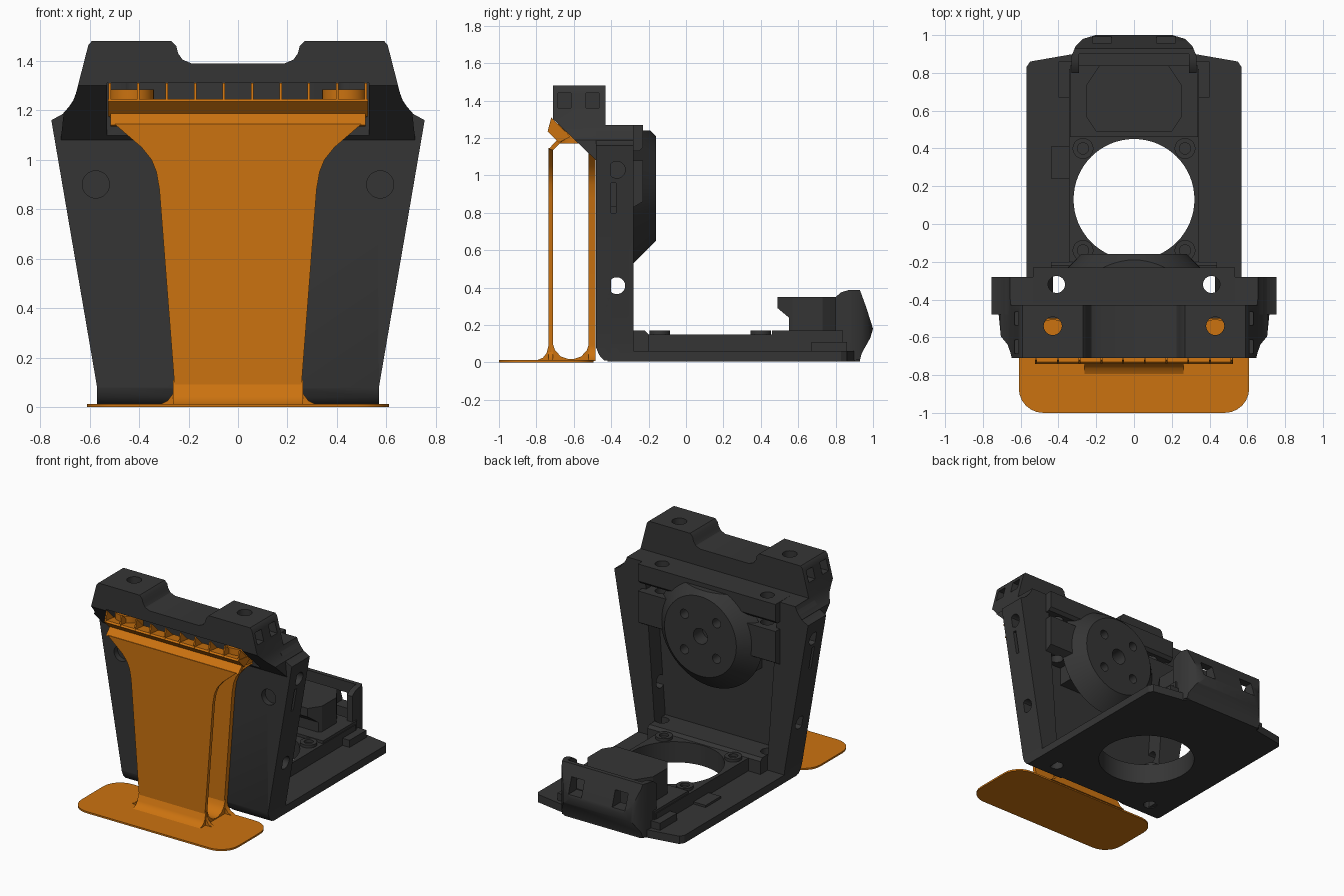
import bpy, bmesh, math
from mathutils import Matrix

if "Cube" in bpy.data.objects:
    bpy.data.objects.remove(bpy.data.objects["Cube"], do_unlink=True)


def material(name, rgb):
    m = bpy.data.materials.new(name)
    m.use_nodes = True
    m.diffuse_color = (*rgb, 1)
    m.node_tree.nodes["Principled BSDF"].inputs["Base Color"].default_value = (*rgb, 1)
    return m


GREY = material("dark grey plastic", (0.036, 0.036, 0.036))
ORANGE = material("orange plastic", (0.6, 0.17, 0.005))
PLACE = {"x": lambda u, v, t: (t, u, v),
         "y": lambda u, v, t: (u, t, v),
         "z": lambda u, v, t: (u, v, t)}


def prism(name, pts, axis, a, b, mat=GREY):
    """Extrude a 2D outline along an axis from a to b."""
    bm = bmesh.new()
    rings = [[bm.verts.new(PLACE[axis](u, v, t)) for u, v in pts] for t in (a, b)]
    n = len(pts)
    bm.faces.new(rings[0])
    bm.faces.new(rings[1])
    for i in range(n):
        j = (i + 1) % n
        bm.faces.new((rings[0][i], rings[0][j], rings[1][j], rings[1][i]))
    bmesh.ops.recalc_face_normals(bm, faces=bm.faces)
    me = bpy.data.meshes.new(name)
    bm.to_mesh(me)
    bm.free()
    ob = bpy.data.objects.new(name, me)
    bpy.context.collection.objects.link(ob)
    if mat:
        me.materials.append(mat)
    return ob


def box(name, x0, x1, y0, y1, z0, z1, mat=GREY):
    return prism(name, [(x0, y0), (x1, y0), (x1, y1), (x0, y1)], "z", z0, z1, mat)


def disc(name, u, v, r, axis, a, b, mat=GREY, n=32):
    pts = [(u + r * math.cos(2 * math.pi * i / n), v + r * math.sin(2 * math.pi * i / n))
           for i in range(n)]
    return prism(name, pts, axis, a, b, mat)


def sym(pts):
    """Complete a half outline by reflecting it in x."""
    return pts + [(-x, y) for x, y in reversed(pts) if abs(x) > 1e-6]


def rounded(x, y0, y1, r, n=6):
    pts = []
    for k, (cx, cy) in enumerate([(x - r, y1 - r), (r - x, y1 - r), (r - x, y0 + r), (x - r, y0 + r)]):
        for i in range(n + 1):
            a = math.pi / 2 * (k + i / n)
            pts.append((cx + r * math.cos(a), cy + r * math.sin(a)))
    return pts


def cut(ob, cutter, operation="DIFFERENCE"):
    mod = ob.modifiers.new("cut", "BOOLEAN")
    mod.object, mod.operation, mod.solver = cutter, operation, "EXACT"
    bpy.context.view_layer.objects.active = ob
    bpy.ops.object.modifier_apply(modifier=mod.name)
    bpy.data.objects.remove(cutter, do_unlink=True)


def hole(ob, *args):
    cut(ob, disc("cutter", *args, None))


def slot(ob, *args):
    cut(ob, box("cutter", *args, None))


HEEL = [(-0.6, -0.1), (-0.41, -0.1), (-0.41, 0.002), (-0.44, 0.012), (-0.465, 0.04), (-0.485, 0.09), (-0.6, 0.09)]

# Upright front panel with notched foot and round recesses
panel = prism("front_panel", sym([(0, 0.07), (0.22, 0.07), (0.27, 0.01), (0.57, 0.01), (0.57, 0.08),
                                  (0.755, 1.16), (0.70, 1.19), (0.66, 1.25)]), "y", -0.48, -0.4)
cut(panel, prism("cutter", HEEL, "x", -1, 1, None))
for s in (-1, 1):
    hole(panel, s * 0.575, 0.9, 0.055, "y", -0.55, -0.44)

# Deep side walls of the upright
for s, side in ((1, "left"), (-1, "right")):
    wall = prism(side + "_wall", [(s * x, z) for x, z in
                 [(0.43, 0.01), (0.57, 0.01), (0.57, 0.08), (0.755, 1.16), (0.70, 1.19), (0.66, 1.25), (0.52, 1.25)]],
                 "y", -0.479, -0.28)
    cut(wall, prism("cutter", HEEL, "x", -1, 1, None))
    for z in (0.41, 1.03):
        hole(wall, -0.37, z, 0.045, "x", s * 0.4, s * 0.9)
    slot(wall, *sorted((s * 0.4, s * 0.9)), -0.45, -0.375, 0.8, 0.96)
    hole(wall, s * 0.575, 0.9, 0.055, "y", -0.55, -0.44)

    # Bolt lug beside the round mount
    lug = prism(side + "_lug", [(-0.41, 0.83), (-0.28, 0.83), (-0.23, 0.86), (-0.23, 1.08), (-0.41, 1.08)],
                "x", s * 0.31, s * 0.535)
    hole(lug, s * 0.41, -0.32, 0.045, "z", 0.5, 1.5)

# Cross bar at the top of the back
bar = prism("top_bar", [(-0.42, 1.13), (-0.25, 1.13), (-0.23, 1.15), (-0.23, 1.27), (-0.42, 1.27)], "x", -0.535, 0.535)
for s in (-1, 1):
    hole(bar, s * 0.41, -0.32, 0.045, "z", 0.5, 1.5)

# Overhanging head: side profile trimmed to the front outline
head = prism("head", [(-0.71, 1.48), (-0.43, 1.48), (-0.43, 1.27), (-0.28, 1.268), (-0.28, 1.17),
                      (-0.41, 1.08), (-0.475, 1.075), (-0.71, 1.3)], "x", -0.9, 0.9)
cut(head, prism("cutter", sym([(0, 1.39), (0.19, 1.39), (0.225, 1.405), (0.242, 1.43), (0.25, 1.46), (0.27, 1.481),
                               (0.59, 1.481), (0.605, 1.465), (0.655, 1.27), (0.67, 1.23), (0.705, 1.19),
                               (0.725, 1.0)]), "y", -0.9, 0, None), "INTERSECT")
slot(head, -0.53, 0.53, -0.8, -0.5, 0.9, 1.31)
for s in (-1, 1):
    hole(head, s * 0.43, -0.54, 0.048, "z", 1.2, 1.6)
    hole(head, s * 0.41, -0.32, 0.045, "z", 0.9, 1.6)
    for y in (-0.65, -0.5):
        slot(head, *sorted((s * 0.54, s * 0.9)), y - 0.035, y + 0.035, 1.36, 1.44)

# Round tapered mount on the back of the upright
bm = bmesh.new()
bmesh.ops.create_cone(bm, cap_ends=True, segments=64, radius1=0.4, radius2=0.28, depth=0.12,
                      matrix=Matrix.Translation((0, -0.22, 0.93)) @ Matrix.Rotation(-math.pi / 2, 4, "X"))
me = bpy.data.meshes.new("round_mount")
bm.to_mesh(me)
bm.free()
me.materials.append(GREY)
mount = bpy.data.objects.new("round_mount", me)
bpy.context.collection.objects.link(mount)
slot(mount, -0.6, 0.6, -0.5, 0, 1.24, 1.5)
hole(mount, 0, 0.93, 0.055, "y", -0.26, 0)
for sx in (-1, 1):
    hole(mount, sx * 0.41, -0.32, 0.045, "z", 0.3, 1.5)
    for sz in (-1, 1):
        hole(mount, sx * 0.125, 0.93 + sz * 0.125, 0.032, "y", -0.26, 0)
web = box("mount_backing", -0.31, 0.31, -0.42, -0.275, 0.7, 1.2)

# Floor plate and raised deck with the big round opening
floor = prism("floor_plate", sym([(0.57, -0.42), (0.57, 0.83), (0.55, 0.86), (0.32, 0.9), (0.3, 0.93)]), "z", 0.005, 0.06)
deck = box("raised_deck", -0.345, 0.345, -0.405, 0.82, 0.03, 0.15)
sill = prism("front_sill", [(-0.405, 0.03), (-0.2, 0.03), (-0.2, 0.15), (-0.22, 0.17), (-0.405, 0.17)], "x", -0.44, 0.44)
pad = box("rear_pad", -0.34, 0.34, 0.46, 0.84, 0.1, 0.17)
for part in (floor, deck):
    cut(part, disc("cutter", 0, 0.13, 0.32, "z", -0.5, 0.5, None, 64))
for s in (-1, 1):
    for part in (floor, sill):
        hole(part, s * 0.41, -0.32, 0.045, "z", -0.5, 0.5)
    for y in (-0.14, 0.4):
        boss = disc("screw_boss", s * 0.27, y, 0.055, "z", 0.1, 0.17)
        hole(boss, s * 0.27, y, 0.03, "z", 0.12, 0.3)
        cut(boss, disc("cutter", 0, 0.13, 0.32, "z", -0.5, 0.5, None, 64))
box("side_tab", -0.44, -0.33, 0.24, 0.41, 0.04, 0.075)
for s in (-1, 1):
    box("rear_rail", *sorted((s * 0.33, s * 0.4)), 0.67, 0.86, 0.04, 0.11)

# Faceted block on the rear pad
block = prism("rear_block", [(0.49, 0.35), (0.84, 0.35), (0.84, 0.16), (0.55, 0.16), (0.55, 0.24), (0.49, 0.29)],
              "x", -0.4, 0.4)
cut(block, prism("cutter", sym([(0.2, 0.4), (0.2, 0.49), (0.255, 0.57), (0.255, 0.73), (0.19, 0.83), (0.12, 0.9)]),
                 "z", 0, 1, None), "INTERSECT")

# Curved rear clip with two windows
clip = prism("rear_clip", [(0.8, 0.06), (0.8, 0.35), (0.83, 0.375), (0.87, 0.387), (0.93, 0.387), (0.965, 0.29),
                           (1.0, 0.18), (0.985, 0.13), (0.94, 0.05), (0.93, 0.012), (0.86, 0.012)], "x", -0.5, 0.5)
cut(clip, prism("cutter", sym([(0.33, 0.7), (0.33, 0.89), (0.31, 0.94), (0.27, 0.98), (0.2, 1.001)]),
                "z", -0.5, 1, None), "INTERSECT")
slot(clip, -0.29, 0.29, 0.7, 0.9, 0.13, 0.6)
for s in (-1, 1):
    slot(clip, s * 0.17 - 0.05, s * 0.17 + 0.05, 0.85, 1.1, 0.2, 0.31)

# Orange foot and two flared support sheets
prism("support_foot", rounded(0.61, -1.0, -0.495, 0.13), "z", 0, 0.012, ORANGE)
FLARE = [(0.32, 0.008), (0.285, 0.025), (0.262, 0.055), (0.257, 0.09), (0.318, 0.88), (0.33, 0.95), (0.35, 1.0),
         (0.39, 1.05)]
prism("front_sheet", sym(FLARE + [(0.5, 1.145)]), "y", -0.735, -0.71, ORANGE)
prism("rear_sheet", sym(FLARE + [(0.47, 1.12)]), "y", -0.52, -0.485, ORANGE)
prism("front_fillet", [(-0.72, 0.11), (-0.735, 0.09), (-0.745, 0.05), (-0.765, 0.025), (-0.8, 0.01), (-0.72, 0.01)],
      "x", -0.262, 0.262, ORANGE)
prism("inner_fillet", [(-0.715, 0.11), (-0.7, 0.065), (-0.67, 0.032), (-0.63, 0.018), (-0.6, 0.018), (-0.56, 0.032),
                       (-0.53, 0.065), (-0.515, 0.11), (-0.515, 0.01), (-0.715, 0.01)], "x", -0.262, 0.262, ORANGE)

# Tilted ribbed tray under the head
prism("sheet_lip", [(-0.735, 1.14), (-0.71, 1.135), (-0.64, 1.205), (-0.66, 1.22)], "x", -0.515, 0.515, ORANGE)
prism("tray_floor", [(-0.74, 1.235), (-0.68, 1.175), (-0.62, 1.205), (-0.64, 1.235), (-0.73, 1.245)],
      "x", -0.525, 0.525, ORANGE)
for i in range(10):
    x = -0.518 + i * 0.115
    prism("tray_rib", [(-0.74, 1.235), (-0.72, 1.31), (-0.62, 1.21), (-0.66, 1.19)], "x", x - 0.005, x + 0.005, ORANGE)
for s in (-1, 1):
    disc("support_peg", s * 0.43, -0.595, 0.09, "z", 1.17, 1.285, ORANGE)

# Smooth the round surfaces, keep edges sharp
bpy.ops.object.select_all(action="DESELECT")
for ob in bpy.context.scene.objects:
    if ob.type == "MESH":
        ob.select_set(True)
        bpy.context.view_layer.objects.active = ob
bpy.ops.object.shade_smooth_by_angle(angle=math.radians(30))
